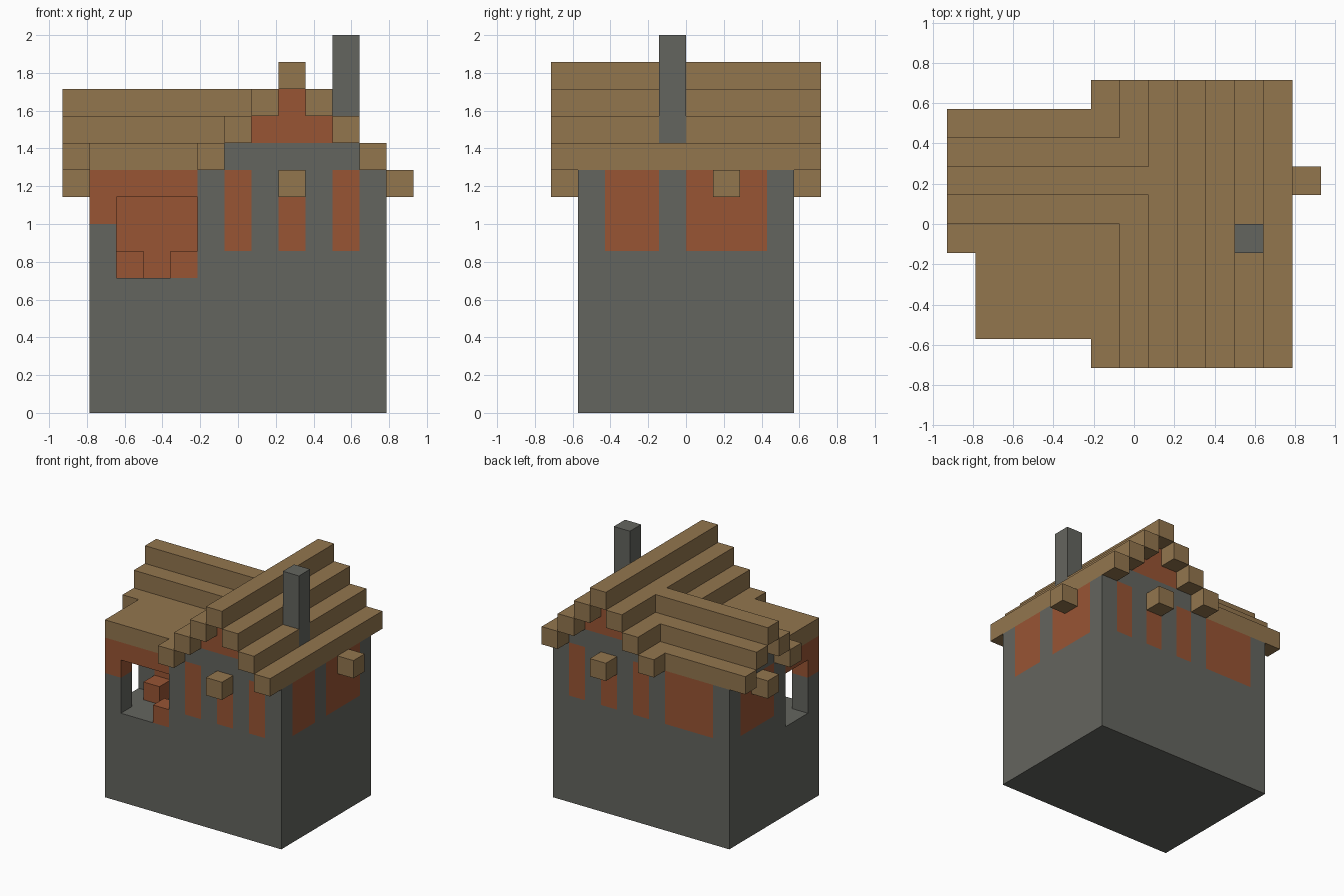
import bpy
import bmesh
from itertools import product
from mathutils import Vector

U = 1 / 7                          # one building block
ORIGIN = Vector((6.5, 5, 0))       # block-grid point that sits at the world origin

cube = bpy.data.objects.get("Cube")
if cube:
    bpy.data.objects.remove(cube, do_unlink=True)


def material(name, rgb):
    mat = bpy.data.materials.new(name)
    mat.use_nodes = True
    colour = (*rgb, 1)
    mat.diffuse_color = colour
    bsdf = mat.node_tree.nodes["Principled BSDF"]
    bsdf.inputs["Base Color"].default_value = colour
    bsdf.inputs["Roughness"].default_value = 0.9
    return mat


STONE, BRICK, WOOD = range(3)
MATERIALS = [material("grey stone", (0.127, 0.130, 0.114)),
             material("red brick", (0.314, 0.089, 0.034)),
             material("tan wood", (0.290, 0.180, 0.076))]


def fill(cells, kind, x, y, z):
    """Set a range of blocks to one material, or carve them out when kind is None."""
    for c in product(range(*x), range(*y), range(*z)):
        if kind is None:
            cells.pop(c, None)
        else:
            cells[c] = kind


def build(name, cells):
    """Make a mesh of the exposed block faces and merge the flat areas."""
    bm = bmesh.new()
    verts = {}

    def vert(p):
        key = tuple(p)
        if key not in verts:
            verts[key] = bm.verts.new((Vector(key) - ORIGIN) * U)
        return verts[key]

    for cell, kind in cells.items():
        for axis, side in product(range(3), (0, 1)):
            beyond = list(cell)
            beyond[axis] += 2 * side - 1
            if tuple(beyond) in cells:
                continue
            b, c = (axis + 1) % 3, (axis + 2) % 3
            ring = []
            for db, dc in ((0, 0), (1, 0), (1, 1), (0, 1)):
                p = list(cell)
                p[axis] += side
                p[b] += db
                p[c] += dc
                ring.append(vert(p))
            face = bm.faces.new(ring if side else ring[::-1])
            face.material_index = kind
    bmesh.ops.dissolve_limit(bm, angle_limit=0.01, verts=bm.verts[:],
                             edges=bm.edges[:], delimit={'MATERIAL'})
    bmesh.ops.triangulate(bm, faces=[f for f in bm.faces if len(f.verts) > 4])
    mesh = bpy.data.meshes.new(name)
    bm.to_mesh(mesh)
    bm.free()
    for mat in MATERIALS:
        mesh.materials.append(mat)
    obj = bpy.data.objects.new(name, mesh)
    bpy.context.collection.objects.link(obj)
    return obj


# Stone walls with the two gable ends
walls = {}
fill(walls, STONE, (1, 12), (1, 9), (0, 9))
fill(walls, STONE, (6, 11), (1, 9), (9, 10))
fill(walls, BRICK, (7, 10), (1, 9), (10, 11))
fill(walls, BRICK, (8, 9), (1, 9), (11, 12))
fill(walls, STONE, (1, 6), (5, 8), (9, 10))
fill(walls, BRICK, (1, 7), (6, 7), (10, 11))

# Brick panels on the front and back
for y in (1, 8):
    for x in (6, 8, 10):
        fill(walls, BRICK, (x, x + 1), (y, y + 1), (6, 9))
fill(walls, BRICK, (2, 5), (8, 9), (6, 9))

# Brick panels on the two sides
for x in (1, 11):
    fill(walls, BRICK, (x, x + 1), (5, 8), (6, 9))
fill(walls, BRICK, (11, 12), (2, 4), (6, 9))

# Corner nook, open to the front and the side, with brick lintels
fill(walls, BRICK, (1, 5), (1, 2), (8, 9))
fill(walls, BRICK, (1, 2), (1, 4), (8, 9))
fill(walls, BRICK, (1, 2), (1, 2), (7, 8))
fill(walls, BRICK, (2, 5), (4, 5), (5, 8))
fill(walls, None, (2, 5), (1, 4), (5, 8))
fill(walls, None, (1, 2), (2, 4), (5, 8))
walls[1, 1, 7] = BRICK
walls[4, 1, 5] = BRICK
walls[2, 3, 5] = BRICK
build("walls", walls)

# Main roof, stepped down from the ridge on both sides
main_roof = {}
for step in range(4):
    for x in (8 - step, 8 + step):
        fill(main_roof, WOOD, (x, x + 1), (0, 10), (12 - step, 13 - step))
fill(main_roof, None, (10, 11), (4, 5), (10, 11))
build("main_roof", main_roof)

# Wing roof, running into the main roof, and the flat roof over the nook
wing_roof = {}
for step in range(3):
    for y in (6 - step, 6 + step):
        fill(wing_roof, WOOD, (0, 7 - step), (y, y + 1), (11 - step, 12 - step))
fill(wing_roof, WOOD, (1, 5), (1, 4), (9, 10))
build("wing_roof", wing_roof)

# Beam ends sticking out of each wall
for name, cell in {"front_beam": (8, 0, 8), "back_beam": (8, 9, 8),
                   "left_beam": (12, 6, 8), "right_beam": (0, 6, 8)}.items():
    build(name, {cell: WOOD})

# Chimney
chimney = {}
fill(chimney, STONE, (10, 11), (4, 5), (10, 14))
build("chimney", chimney)
